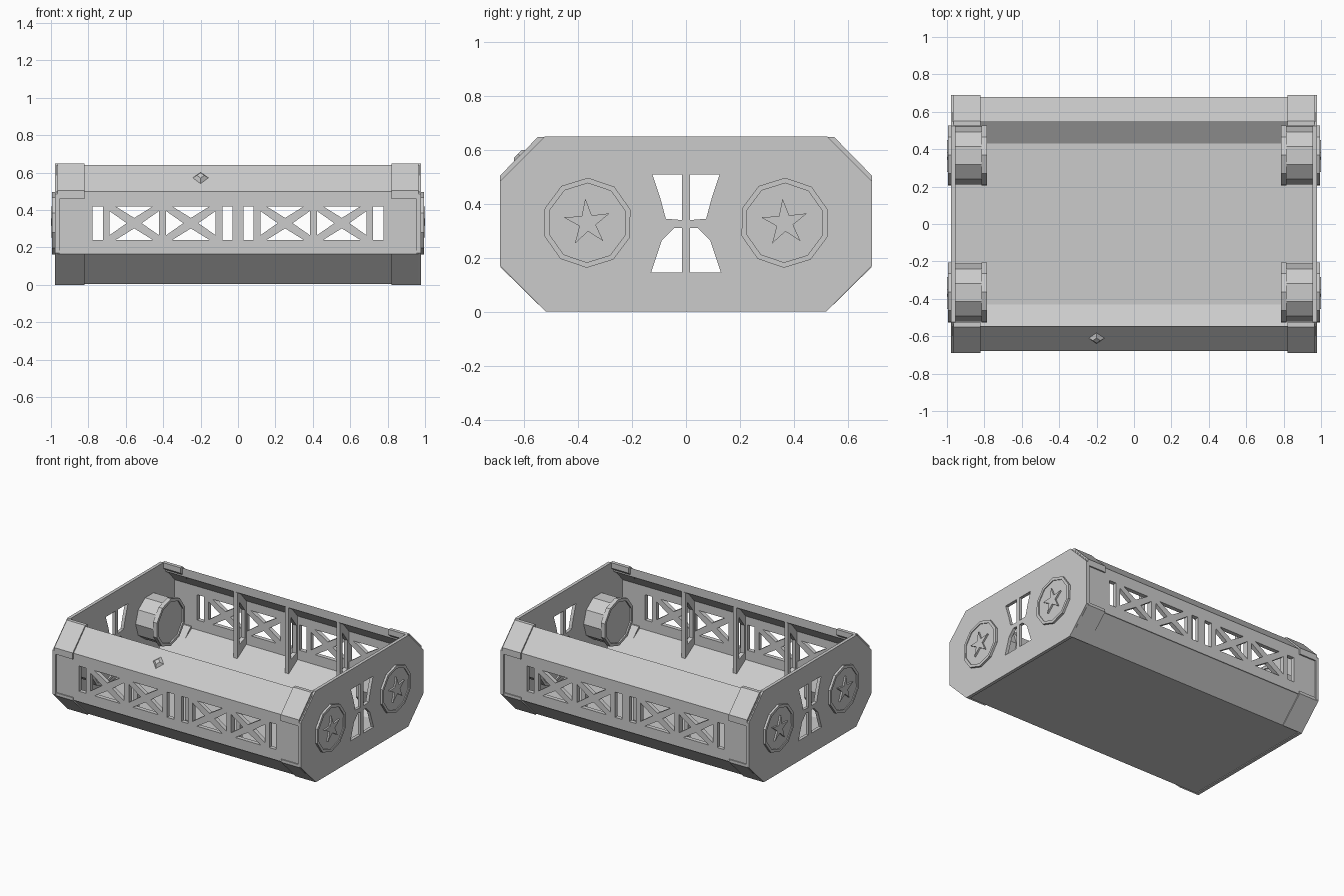
import bpy, bmesh, math
from mathutils import Matrix, Vector

if "Cube" in bpy.data.objects:
    bpy.data.objects.remove(bpy.data.objects["Cube"])

grey = bpy.data.materials.new("plain_grey")
grey.use_nodes = True
grey.diffuse_color = (0.6, 0.6, 0.6, 1)
grey.node_tree.nodes["Principled BSDF"].inputs["Base Color"].default_value = (0.6, 0.6, 0.6, 1)

# Plane frames: a profile in (y, z) extruded along x, or in (x, z) along y
ALONG_X = Matrix(((0, 0, 1, 0), (1, 0, 0, 0), (0, 1, 0, 0), (0, 0, 0, 1)))
ALONG_Y = Matrix(((1, 0, 0, 0), (0, 0, -1, 0), (0, 1, 0, 0), (0, 0, 0, 1)))


def add_mesh(name, mesh):
    mesh.materials.clear()
    mesh.materials.append(grey)
    obj = bpy.data.objects.new(name, mesh)
    bpy.context.collection.objects.link(obj)
    return obj


def plate(name, outline, frame, start, end, holes=()):
    """Flat outline with holes, extruded from start to end along the frame axis."""
    curve = bpy.data.curves.new(name, 'CURVE')
    curve.dimensions = '2D'
    curve.fill_mode = 'BOTH'
    curve.extrude = abs(end - start) / 2
    for loop in [outline, *holes]:
        spline = curve.splines.new('POLY')
        spline.points.add(len(loop) - 1)
        for point, (u, v) in zip(spline.points, loop):
            point.co = (u, v, 0, 1)
        spline.use_cyclic_u = True
    temp = bpy.data.objects.new(name + "_profile", curve)
    bpy.context.collection.objects.link(temp)
    bpy.context.view_layer.update()
    mesh = bpy.data.meshes.new_from_object(
        temp.evaluated_get(bpy.context.evaluated_depsgraph_get()))
    bpy.data.objects.remove(temp)
    axis = Vector(frame.col[2][:3])
    shift = Vector([abs(c) for c in axis]) * (start + end) / 2
    mesh.transform(Matrix.Translation(shift) @ frame)
    bm = bmesh.new()
    bm.from_mesh(mesh)
    bmesh.ops.remove_doubles(bm, verts=bm.verts, dist=1e-5)
    bmesh.ops.recalc_face_normals(bm, faces=bm.faces)
    bm.to_mesh(mesh)
    bm.free()
    for poly in mesh.polygons:
        poly.use_smooth = False
    return add_mesh(name, mesh)


def flip(points, sign):
    return [(sign * u, v) for u, v in points]


def ring(radius, cy, cz, count=10, turn=0.0, inner=None):
    """Regular polygon, or a star when an inner radius is given."""
    loop = []
    for i in range(count):
        r = inner if inner and i % 2 else radius
        a = turn + math.tau * i / count
        loop.append((cy + r * math.cos(a), cz + r * math.sin(a)))
    return loop


# Truss windows for the long walls
def truss_windows():
    low, high, mid = 0.24, 0.42, 0.33
    holes = []
    for cx in (-0.555, -0.252, 0.252, 0.555):
        for s in (-1, 1):
            holes.append([(cx + s * 0.133, mid - 0.065), (cx + s * 0.133, mid + 0.065),
                          (cx + s * 0.04, mid)])
            edge = high if s > 0 else low
            holes.append([(cx - 0.1, edge), (cx + 0.1, edge), (cx, mid + s * 0.028)])
    for cx in (-0.75, -0.056, 0.056, 0.75):
        holes.append([(cx - 0.027, low), (cx + 0.027, low), (cx + 0.027, high), (cx - 0.027, high)])
    return holes


# Floor pan with sloped lower sides
half_floor = [(0.43, 0.03), (0.65, 0.17), (0.68, 0.17), (0.515, 0.005)]
plate("floor_pan", half_floor + flip(half_floor[::-1], -1), ALONG_X, -0.97, 0.97)

rail = [(0.545, 0.64), (0.68, 0.5), (0.65, 0.48), (0.59, 0.55), (0.545, 0.58)]
rib = [(0.55, 0.6), (0.66, 0.49), (0.66, 0.17), (0.55, 0.1)]
rib_hole = [(0.575, 0.5), (0.635, 0.42), (0.635, 0.22), (0.575, 0.2)]
upper_sleeve = [(0.525, 0.648), (0.55, 0.648), (0.69, 0.505), (0.69, 0.46), (0.65, 0.46),
                (0.65, 0.49), (0.525, 0.61)]
lower_sleeve = [(0.52, 0.0), (0.688, 0.165), (0.688, 0.185), (0.64, 0.185), (0.48, 0.03)]

for side, sign in (("front", -1), ("back", 1)):
    # Long wall, top rail and stiffening ribs
    plate(side + "_wall", [(-0.97, 0.165), (0.97, 0.165), (0.97, 0.5), (-0.97, 0.5)],
          ALONG_Y, sign * 0.65, sign * 0.68, truss_windows())
    plate(side + "_rail", flip(rail, sign), ALONG_X, -0.97, 0.97)
    for i, x in enumerate((-0.405, 0.0, 0.405)):
        plate(f"{side}_rib_{i + 1}", flip(rib, sign), ALONG_X, x - 0.015, x + 0.015,
              [flip(rib_hole, sign)])
    # Corner sleeves
    for end, ex in (("left", 1), ("right", -1)):
        for level, shape in (("upper", upper_sleeve), ("lower", lower_sleeve)):
            plate(f"{side}_{end}_{level}_sleeve", flip(shape, sign), ALONG_X, ex * 0.82, ex * 0.965)

# End plates with flared windows
octagon = [(0.52, 0.0), (0.69, 0.17), (0.69, 0.485), (0.525, 0.65)]
flares = [[(0.015, 0.51), (0.125, 0.51), (0.095, 0.42), (0.075, 0.345), (0.015, 0.34)],
          [(0.015, 0.31), (0.045, 0.31), (0.09, 0.265), (0.13, 0.145), (0.015, 0.145)]]
end_holes = flares + [flip(f, -1) for f in flares]

for end, ex in (("left", 1), ("right", -1)):
    plate(end + "_end_plate", octagon + flip(octagon[::-1], -1), ALONG_X,
          ex * 0.955, ex * 0.978, end_holes)
    for side, cy in (("front", -0.366), ("back", 0.366)):
        # Ten-sided hub: drum, rims on both ends and a star boss
        name = f"{end}_{side}_hub"
        plate(name + "_drum", ring(0.155, cy, 0.33), ALONG_X, ex * 0.795, ex * 0.988)
        for label, a, b in (("outer", 0.97, 0.994), ("inner", 0.785, 0.815)):
            plate(f"{name}_{label}_rim", ring(0.167, cy, 0.33, turn=0.3), ALONG_X,
                  ex * a, ex * b, [ring(0.147, cy, 0.33, turn=0.3)])
        plate(name + "_star", ring(0.09, cy, 0.33, 10, 0.4, 0.032), ALONG_X, ex * 0.98, ex * 1.0)

# Diamond stud on the front slope
bm = bmesh.new()
bmesh.ops.create_cone(bm, cap_ends=True, segments=4, radius1=0.055, radius2=0.02, depth=0.03)
bmesh.ops.transform(bm, verts=bm.verts, matrix=Matrix.Translation((-0.2, -0.613, 0.575))
                    @ Matrix.Rotation(math.radians(45), 4, 'X'))
stud = bpy.data.meshes.new("diamond_stud")
bm.to_mesh(stud)
bm.free()
add_mesh("diamond_stud", stud)
